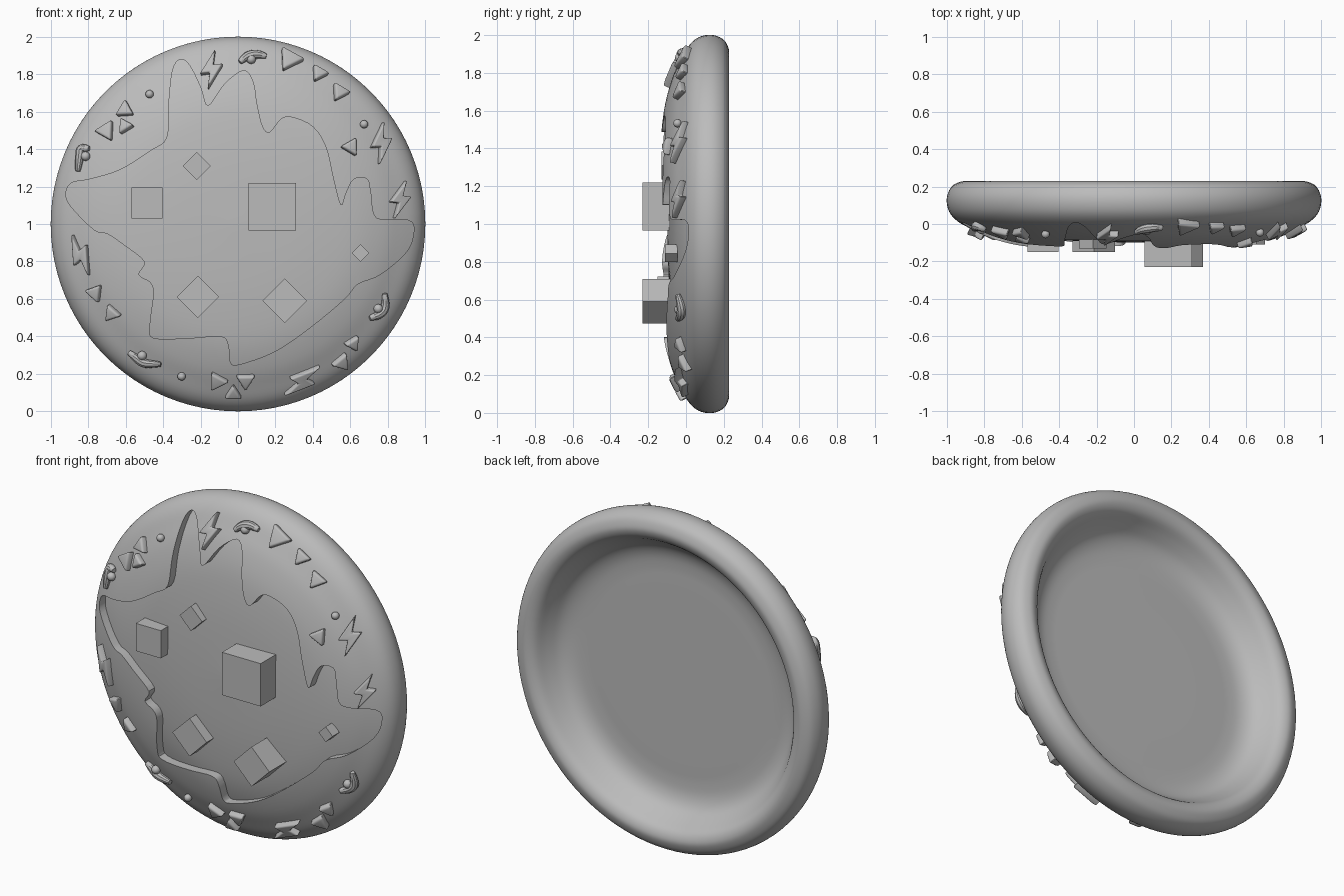
import bpy, bmesh, math
from mathutils import Matrix, Vector

cube = bpy.data.objects.get("Cube")
if cube:
    bpy.data.objects.remove(cube)

grey = bpy.data.materials.new("plain_grey")
grey.use_nodes = True
grey.diffuse_color = (0.5, 0.5, 0.5, 1)
grey.node_tree.nodes["Principled BSDF"].inputs["Base Color"].default_value = (0.5, 0.5, 0.5, 1)

FRONT = [(0, -.155), (.3, -.146), (.5, -.131), (.65, -.109), (.78, -.07), (.87, -.027), (.94, .012)]
RIM = [(.982, .055), (1, .105), (.998, .155), (.975, .2), (.94, .222), (.9, .228)]
BACK = [(.855, .205), (.815, .145), (.77, .09), (.71, .06), (.63, .05), (.5, .05), (0, .05)]
DEPTH = .055
parts = []


def smooth_path(points, closed=False, steps=4):
    """Catmull-Rom curve through 2D points."""
    pts = [Vector(p) for p in points]
    n = len(pts)
    pick = (lambda i: pts[i % n]) if closed else (lambda i: pts[max(0, min(n - 1, i))])
    out = []
    for i in range(n if closed else n - 1):
        a, b, c, d = (pick(i + k) for k in (-1, 0, 1, 2))
        for s in range(steps):
            t = s / steps
            out.append(.5 * (2 * b + (c - a) * t + (2 * a - 5 * b + 4 * c - d) * t ** 2
                             + (3 * b - 3 * c + d - a) * t ** 3))
    return out if closed else out + [pts[-1]]


def finish(name, bm):
    bmesh.ops.recalc_face_normals(bm, faces=bm.faces)
    mesh = bpy.data.meshes.new(name)
    bm.to_mesh(mesh)
    bm.free()
    mesh.materials.append(grey)
    obj = bpy.data.objects.new(name, mesh)
    bpy.context.collection.objects.link(obj)
    parts.append(obj)
    return obj


def lathe(name, profile):
    """Spin a radius / depth profile around the front-back axis."""
    bm = bmesh.new()
    verts = [bm.verts.new((r, y, 1)) for r, y in profile]
    edges = [bm.edges.new(pair) for pair in zip(verts, verts[1:])]
    bmesh.ops.spin(bm, geom=verts + edges, cent=(0, 0, 1), axis=(0, 1, 0),
                   angle=math.tau, steps=96)
    bmesh.ops.remove_doubles(bm, verts=bm.verts, dist=1e-4)
    return finish(name, bm)


def prism(bm, outline, low, high):
    """Extrude a flat outline from low to high along local z."""
    face = bm.faces.new([bm.verts.new((x, y, low)) for x, y in outline])
    top = bmesh.ops.extrude_face_region(bm, geom=[face])["geom"]
    bmesh.ops.translate(bm, vec=(0, 0, high - low),
                        verts=[g for g in top if isinstance(g, bmesh.types.BMVert)])


def facing(x, y, z):
    """Local z points out of the front."""
    return Matrix.Translation((x, y, z)) @ Matrix.Rotation(math.pi / 2, 4, 'X')


def on_dome(x, z):
    """Frame lying on the domed front at x, z."""
    r = math.hypot(x, z - 1)
    for (r0, y0), (r1, y1) in zip(FRONT, FRONT[1:]):
        if r <= r1:
            break
    slope = (y1 - y0) / (r1 - r0)
    normal = Vector((slope * x / r, -1, slope * (z - 1) / r))
    tilt = Vector((0, -1, 0)).rotation_difference(normal).to_matrix().to_4x4()
    return (Matrix.Translation((x, y0 + slope * (r - r0), z)) @ tilt
            @ Matrix.Rotation(math.pi / 2, 4, 'X'))


def boolean(target, cutter, operation):
    mod = target.modifiers.new("cut", 'BOOLEAN')
    mod.operation, mod.object, mod.solver = operation, cutter, 'EXACT'
    bpy.context.view_layer.objects.active = target
    bpy.ops.object.modifier_apply(modifier=mod.name)
    parts.remove(cutter)
    bpy.data.objects.remove(cutter)


# Dished round body
front = smooth_path(FRONT)
body = lathe("disc_body", smooth_path(FRONT + RIM + BACK))

# Sunken splash area, following the dome
SPLASH = [(-31, 188), (-26, 185), (-20, 173), (-16, 163), (-7, 175), (3, 182), (8, 176),
          (10, 164), (13, 152), (17, 149), (23, 156), (29, 157), (40, 152), (47, 141),
          (51, 124), (55, 110), (58, 117), (62, 124), (69, 124), (71, 116), (74, 103),
          (91, 102), (94, 96), (90, 85), (76, 73), (64, 68), (57, 60), (39, 45), (20, 32),
          (1, 25), (-4, 26), (-5, 35), (-9, 40), (-26, 39), (-45, 39), (-47, 46), (-45, 63),
          (-47, 69), (-53, 73), (-50, 80), (-61, 89), (-70, 95), (-77, 97), (-89, 109),
          (-92, 116), (-89, 122), (-79, 124), (-63, 129), (-47, 139), (-38, 146),
          (-37, 164), (-35, 182)]
bm = bmesh.new()
prism(bm, [p / 100 for p in smooth_path(SPLASH, closed=True)], -.3, .3)
bm.transform(facing(0, 0, 0))
splash = finish("splash_cutter", bm)
floor = [(r, y + DEPTH) for r, y in front]
floor_solid = lathe("floor_cutter", floor + [(1.1, .12), (1.1, -.5), (0, -.5)])
boolean(splash, floor_solid, 'INTERSECT')
boolean(body, splash, 'DIFFERENCE')

# Cubes sunk into the floor: x, z, side, turn, front depth
for x, z, side, turn, y in [(.183, 1.093, .255, 0, -.23), (-.487, 1.113, .165, 0, -.15),
                            (-.22, 1.31, .105, 45, -.13), (-.215, .61, .16, 45, -.15),
                            (.25, .59, .167, 45, -.23), (.655, .845, .065, 45, -.11)]:
    bm = bmesh.new()
    h = side / 2
    prism(bm, [(-h, -h), (h, -h), (h, h), (-h, h)], -h, h)
    bm.transform(facing(x, y + h, z) @ Matrix.Rotation(math.radians(turn), 4, 'Z'))
    finish("square_block", bm)


def chip(name, outline, bevel, x, z, size, angle):
    """Raised flat ornament with rounded edges."""
    bm = bmesh.new()
    prism(bm, [(px * size, py * size) for px, py in outline], -.02, .036)
    bmesh.ops.bevel(bm, geom=bm.edges[:], offset=bevel, segments=3, affect='EDGES',
                    profile=.5, clamp_overlap=True)
    bm.transform(on_dome(x, z) @ Matrix.Rotation(math.radians(angle), 4, 'Z'))
    finish(name, bm)


# Zigzag bolts: x, z, length, angle
BOLT = [(.5, .06), (-.19, .22), (-.1, .01), (-.5, -.06), (.19, -.22), (.1, -.01)]
for spec in [(-.14, 1.82, .23, 74), (.76, 1.43, .24, 74), (.86, 1.13, .22, 63),
             (-.835, .835, .24, 106), (.34, .17, .25, 34)]:
    chip("zigzag_bolt", BOLT, .009, *spec)

# Triangular chips: x, z, radius, angle
TRIANGLE = [(math.cos(a), math.sin(a)) for a in (0, math.tau / 3, math.tau * 2 / 3)]
for spec in [(.275, 1.875, .08, 0), (.43, 1.8, .056, 0), (.54, 1.7, .06, 0),
             (-.7, 1.495, .066, 180), (-.6, 1.605, .058, 90), (-.6, 1.52, .052, 0),
             (.6, 1.41, .058, 60), (-.76, .635, .058, -70), (-.67, .525, .056, -10),
             (-.11, .165, .062, 0), (.04, .17, .06, -90), (-.025, .1, .053, 90),
             (.55, .265, .06, 70), (.61, .365, .052, 180)]:
    chip("triangle_chip", TRIANGLE, .013, *spec)


def bead(name, x, z, radius):
    bm = bmesh.new()
    bmesh.ops.create_uvsphere(bm, u_segments=16, v_segments=10, radius=radius)
    bm.transform(on_dome(x, z) @ Matrix.Translation((0, 0, .012)))
    finish(name, bm)


for x, z in [(-.47, 1.69), (.67, 1.53), (-.3, .19)]:
    bead("round_bead", x, z, .022)

# Curled squiggles with a side blob
for path, blob in [([(-.79, 1.4), (-.83, 1.4), (-.84, 1.36), (-.85, 1.28)], (-.81, 1.36)),
                   ([(.01, 1.86), (.05, 1.89), (.1, 1.9), (.15, 1.89)], (.07, 1.875)),
                   ([(-.58, .32), (-.53, .28), (-.49, .26), (-.41, .255)], (-.51, .3)),
                   ([(.7, .5), (.75, .52), (.78, .56), (.78, .63)], (.745, .55))]:
    curve = bpy.data.curves.new("squiggle", 'CURVE')
    curve.dimensions, curve.bevel_depth, curve.bevel_resolution = '3D', .026, 3
    curve.use_fill_caps = True
    points = smooth_path(path)
    spline = curve.splines.new('POLY')
    spline.points.add(len(points) - 1)
    for i, (point, p) in enumerate(zip(spline.points, points)):
        point.co = (*(on_dome(*p) @ Vector((0, 0, .014))), 1)
        point.radius = .5 + .5 * math.sin(math.pi * i / (len(points) - 1))
    tube = bpy.data.objects.new("squiggle", curve)
    mesh = bpy.data.meshes.new_from_object(tube)
    bpy.data.objects.remove(tube)
    bm = bmesh.new()
    bm.from_mesh(mesh)
    bpy.data.meshes.remove(mesh)
    finish("squiggle", bm)
    bead("squiggle_blob", *blob, .025)

# Smooth shading with sharp cut edges
bpy.ops.object.select_all(action='DESELECT')
for obj in parts:
    obj.select_set(True)
bpy.context.view_layer.objects.active = body
bpy.ops.object.shade_smooth_by_angle(angle=math.radians(35))
